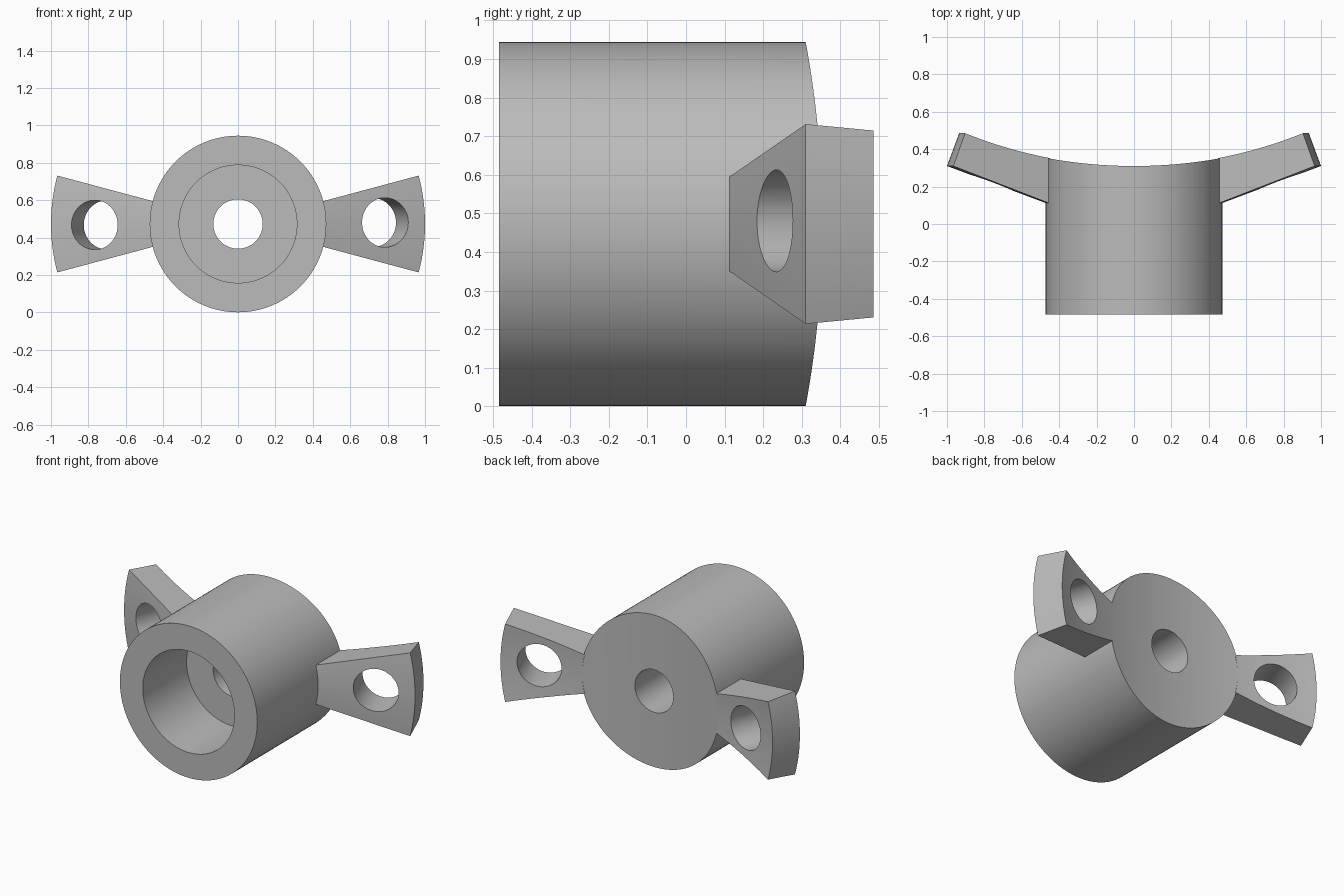
import bpy, bmesh
from math import sin, cos, pi, radians, sqrt, atan2
from mathutils import Vector

if "Cube" in bpy.data.objects:
    bpy.data.objects.remove(bpy.data.objects["Cube"])

AXIS_Z = 0.4725      # height of the barrel axis
BACK_Y = 0.31        # back face on the axis
BACK_R = 2.58        # radius of the hollow back

grey = bpy.data.materials.new("plain grey")
grey.use_nodes = True
colour = (0.5, 0.5, 0.5, 1)
grey.diffuse_color = colour
grey.node_tree.nodes["Principled BSDF"].inputs["Base Color"].default_value = colour


def lathe(name, profile, start, end, steps):
    """Sweep a closed (radius, y) profile about the barrel axis."""
    full = abs(end - start - 2 * pi) < 0.001
    bm = bmesh.new()
    rings = []
    for i in range(steps if full else steps + 1):
        a = start + (end - start) * i / steps
        rings.append([bm.verts.new((r * cos(a), y, AXIS_Z + r * sin(a))) for r, y in profile])
    n = len(profile)
    for i in range(steps):
        a, b = rings[i], rings[(i + 1) % len(rings)]
        for j in range(n):
            k = (j + 1) % n
            bm.faces.new((a[j], a[k], b[k], b[j]))
    if not full:
        bm.faces.new(rings[0])
        bm.faces.new(rings[-1])
    bmesh.ops.recalc_face_normals(bm, faces=bm.faces)
    mesh = bpy.data.meshes.new(name)
    bm.to_mesh(mesh)
    bm.free()
    mesh.materials.append(grey)
    obj = bpy.data.objects.new(name, mesh)
    bpy.context.collection.objects.link(obj)
    return obj


def cut(obj, centre, axis, radius, depth, sides):
    """Drill a round cutter out of an object."""
    bpy.ops.mesh.primitive_cylinder_add(vertices=sides, radius=radius, depth=depth, location=centre)
    cutter = bpy.context.object
    cutter.rotation_euler = Vector(axis).to_track_quat("Z", "Y").to_euler()
    cutter.hide_render = True
    cutter.data.materials.append(grey)
    mod = obj.modifiers.new("cut", "BOOLEAN")
    mod.operation = "DIFFERENCE"
    mod.solver = "EXACT"
    mod.object = cutter
    select(obj)
    bpy.ops.object.modifier_apply(modifier=mod.name)
    bpy.data.objects.remove(cutter)


def select(obj):
    bpy.ops.object.select_all(action="DESELECT")
    obj.select_set(True)
    bpy.context.view_layer.objects.active = obj


def smooth(obj):
    select(obj)
    bpy.ops.object.shade_smooth_by_angle(angle=radians(25))


# Barrel with a wide front bore, a narrow through hole and a hollow back
barrel = lathe("barrel", [(0.132, -0.055), (0.315, -0.055), (0.315, -0.485),
                          (0.472, -0.485), (0.472, 0.5), (0.132, 0.5)], 0, 2 * pi, 128)
cut(barrel, (0, BACK_Y + BACK_R, AXIS_Z), (0, 0, 1), BACK_R, 3, 512)
smooth(barrel)

# Flared ears: conical front and tip, dished back, one drilled hole each
inner, outer, tip_back = 0.466, 1.0, 0.935
front_in, front_out = 0.11, 0.31
slope = atan2(front_out - front_in, outer - inner)
profile = [(inner, front_in), (outer, front_out)]
for i in range(13):
    r = tip_back + (inner - tip_back) * i / 12
    profile.append((r, BACK_Y + BACK_R - sqrt(BACK_R ** 2 - r * r)))

for name, side, hole_x, hole_dz in (("left_ear", 1, 0.787, 0.008), ("right_ear", -1, 0.767, -0.005)):
    middle = 0 if side == 1 else pi
    ear = lathe(name, profile, middle - radians(15), middle + radians(15), 16)
    hole_y = front_in + (hole_x - inner) * (front_out - front_in) / (outer - inner)
    cut(ear, (side * hole_x, hole_y, AXIS_Z + hole_dz),
        (-side * sin(slope), cos(slope), 0), 0.132, 1.0, 64)
    smooth(ear)
